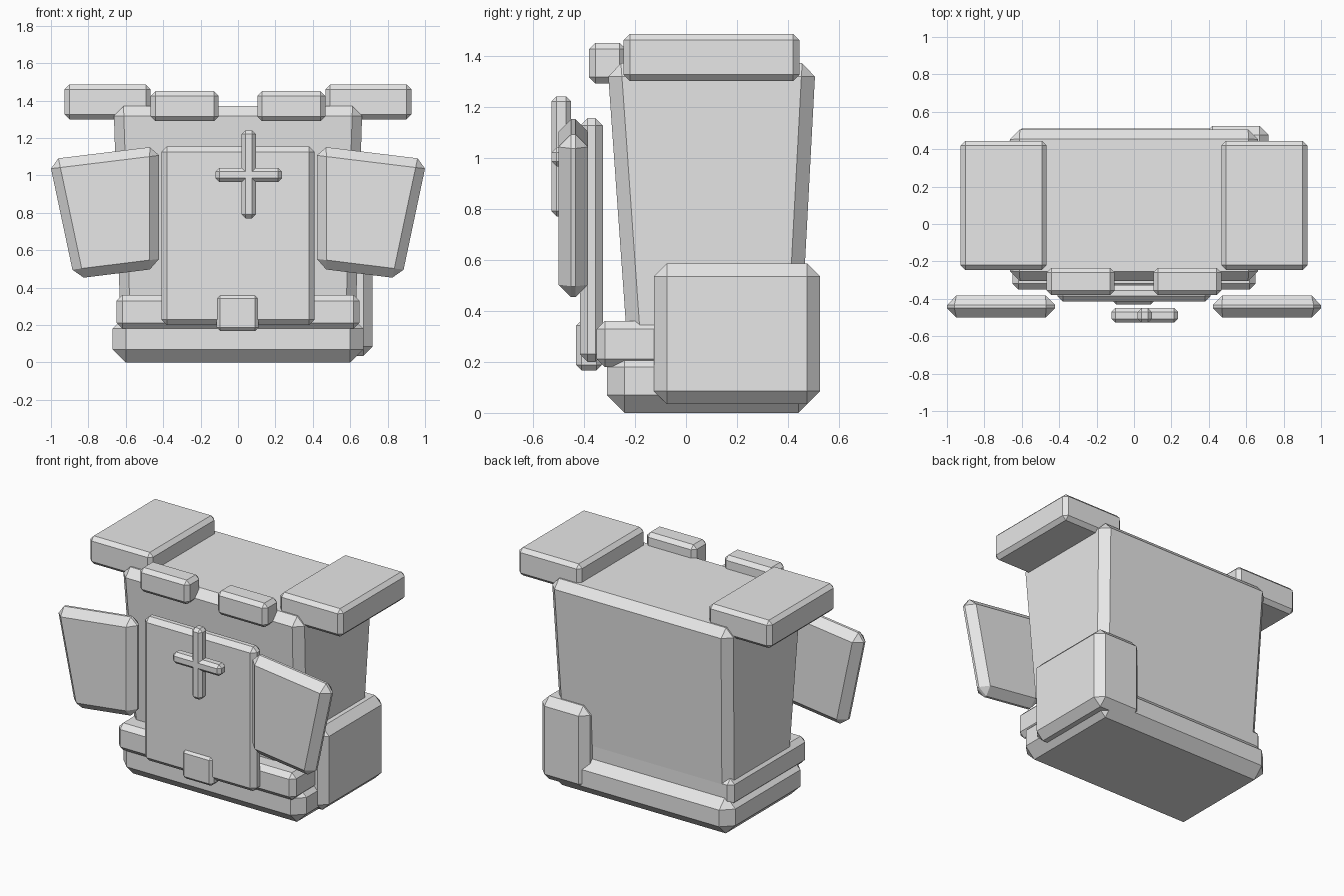
import bpy
import bmesh

cube = bpy.data.objects.get("Cube")
if cube:
    bpy.data.objects.remove(cube, do_unlink=True)

grey = bpy.data.materials.new("light_grey")
grey.use_nodes = True
grey.diffuse_color = (0.8, 0.8, 0.8, 1)
grey.node_tree.nodes["Principled BSDF"].inputs["Base Color"].default_value = (0.8, 0.8, 0.8, 1)


def block(name, x, y, z, bevel, shape=None):
    """Chamfered box between limits; shape(x, y, z) may move its corners."""
    bm = bmesh.new()
    bmesh.ops.create_cube(bm, size=1)
    for v in bm.verts:
        p = [lim[int(c > 0)] for lim, c in zip((x, y, z), v.co)]
        v.co = shape(*p) if shape else p
    bmesh.ops.recalc_face_normals(bm, faces=bm.faces)
    mesh = bpy.data.meshes.new(name)
    bm.to_mesh(mesh)
    bm.free()
    mesh.materials.append(grey)
    obj = bpy.data.objects.new(name, mesh)
    bpy.context.collection.objects.link(obj)
    mod = obj.modifiers.new("chamfer", "BEVEL")
    mod.width = bevel
    mod.segments = 1
    mod.limit_method = 'NONE'
    return obj


def taper(x, y, z):
    """Narrow the bottom of the torso."""
    if z > 1:
        return x, y, z
    return x * 0.94, -0.218 if y < 0 else 0.44, z


# Body
block("base", (-0.67, 0.67), (-0.31, 0.51), (0, 0.25), 0.07)
block("torso", (-0.665, 0.665), (-0.308, 0.508), (0.1, 1.37), 0.053, taper)
block("belt", (-0.65, 0.65), (-0.35, 0.452), (0.18, 0.36), 0.032)

# Front panel, buckle and cross
block("front_panel", (-0.41, 0.41), (-0.415, -0.325), (0.2, 1.155), 0.03)
block("buckle", (-0.115, 0.11), (-0.43, -0.33), (0.167, 0.362), 0.02)
block("cross_upright", (0.02, 0.095), (-0.527, -0.45), (0.77, 1.24), 0.02)
block("cross_bar", (-0.12, 0.235), (-0.527, -0.45), (0.965, 1.04), 0.02)

# Hip pouch on one side only
block("hip_pouch", (0.37, 0.72), (-0.125, 0.525), (0.035, 0.585), 0.05)

# Mirrored pads and plates
for side, s in (("left", 1), ("right", -1)):
    def mirrored(x, y, z):
        return s * x, y, z

    def slanted(x, y, z):
        if x > 0.5:
            x, z = (1.01, 1.085) if z > 0.8 else (0.875, 0.447)
        return s * x, y, z

    block(side + "_shoulder_pad", (0.467, 0.927), (-0.245, 0.445), (1.3, 1.485), 0.025, mirrored)
    block(side + "_collar_block", (0.103, 0.467), (-0.38, -0.235), (1.29, 1.45), 0.025, mirrored)
    block(side + "_chest_plate", (0.422, 0.9), (-0.5, -0.383), (0.503, 1.157), 0.05, slanted)
